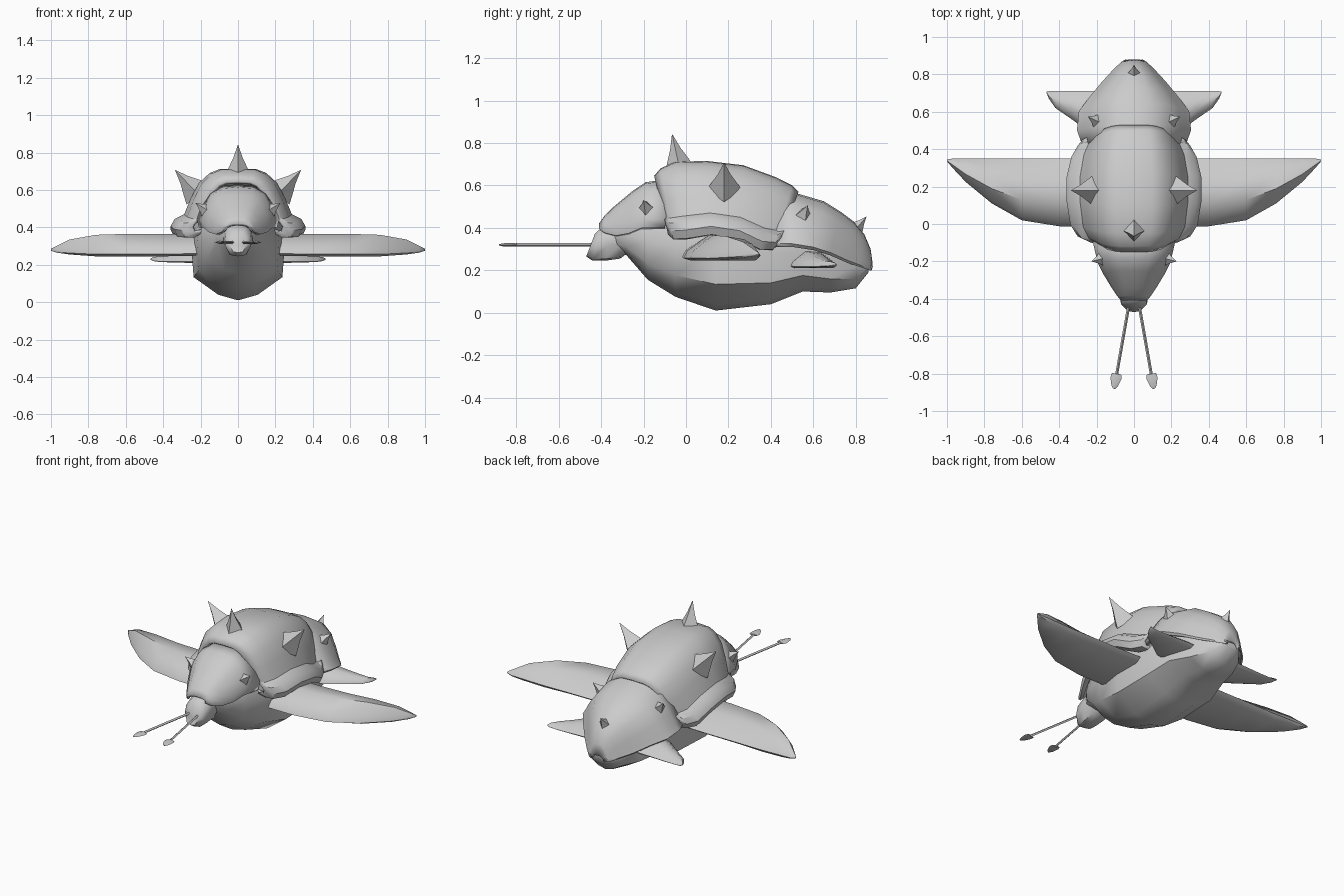
import bpy, bmesh, math
from mathutils import Vector

grey = bpy.data.materials.new("plain grey")
grey.diffuse_color = (0.6, 0.6, 0.6, 1)


def finish(name, bm, angle=40):
    bmesh.ops.recalc_face_normals(bm, faces=bm.faces)
    me = bpy.data.meshes.new(name)
    bm.to_mesh(me)
    bm.free()
    me.shade_smooth()
    me.set_sharp_from_angle(angle=math.radians(angle))
    me.materials.append(grey)
    ob = bpy.data.objects.new(name, me)
    bpy.context.collection.objects.link(ob)
    return ob


def loft(name, rings, closed=True, angle=40):
    """Skin a list of equal-length rings; closed rings get end caps."""
    bm = bmesh.new()
    vs = [[bm.verts.new(p) for p in r] for r in rings]
    n = len(rings[0])
    for a, b in zip(vs, vs[1:]):
        for i in range(n if closed else n - 1):
            j = (i + 1) % n
            bm.faces.new((a[i], a[j], b[j], b[i]))
    if closed:
        bm.faces.new(vs[0][::-1])
        bm.faces.new(vs[-1])
    return finish(name, bm, angle)


def closed_body(name, stations, half, angle=40):
    """Stations: y bottom, y top, z bottom, z top, half width."""
    sect = half + [(-x, z) for x, z in half[-2:0:-1]]
    return loft(name, [[(x * w, yb + (yt - yb) * z, zb + (zt - zb) * z) for x, z in sect]
                       for yb, yt, zb, zt, w in stations], True, angle)


def shell(name, stations, half):
    """Open plate. Stations: y top, y rim, z top, z rim, half width."""
    sect = [(-x, z) for x, z in half[:0:-1]] + half
    ob = loft(name, [[(x * w, yr + (yt - yr) * z, zr + (zt - zr) * z) for x, z in sect]
                     for yt, yr, zt, zr, w in stations], False, 35)
    mod = ob.modifiers.new("thickness", "SOLIDIFY")
    mod.thickness = 0.02
    mod.offset = -1
    return ob


def fin(name, stations, side):
    """Stations: x, y front, y back, z bottom, z top."""
    sect = [(0, .1), (.05, .4), (.33, 1), (.68, .88), (1, .2), (.9, 0), (.1, 0)]
    loft(name, [[(side * x, y0 + (y1 - y0) * u, z0 + (z1 - z0) * v) for u, v in sect]
                for x, y0, y1, z0, z1 in stations], True, 50)


def spike(name, base, tip, r):
    """Four-sided thorn with a flared foot."""
    base, tip = Vector(base), Vector(tip)
    axis = tip - base
    rot = axis.to_track_quat("Z", "Y")
    rings = []
    for t, k in ((-.2, 1.15), (.1, .85), (.5, .42), (1, .02)):
        rings.append([base + axis * t + rot @ Vector((math.cos(a), math.sin(a), 0)) * r * k
                      for a in (i * math.pi / 2 for i in range(4))])
    loft(name, rings, True, 30)


# Belly
closed_body("belly", [
    (-.36, -.38, .31, .42, .05), (-.28, -.28, .27, .46, .12), (-.18, -.18, .155, .52, .17),
    (-.05, -.05, .075, .56, .22), (.14, .14, .01, .60, .25), (.40, .40, .04, .52, .245),
    (.55, .55, .10, .46, .21), (.68, .68, .095, .40, .165), (.80, .80, .115, .33, .11),
    (.86, .865, .19, .25, .06)],
    [(0, 0), (.42, .05), (.95, .21), (1, .5), (.92, .75), (.5, .95), (0, 1)], 50)

# Snout hanging under the hood
closed_body("snout", [
    (-.47, -.43, .265, .37, .045), (-.44, -.41, .245, .39, .07), (-.38, -.36, .245, .42, .075),
    (-.31, -.30, .255, .43, .08), (-.25, -.25, .30, .43, .07)],
    [(0, 0), (.6, .05), (1, .4), (.95, .75), (.5, 1), (0, 1)], 50)

# Armour plates
shell("middle_shell", [
    (-.15, -.085, .645, .37, .245), (-.12, -.06, .68, .345, .30), (-.05, 0, .712, .345, .34),
    (.10, .12, .715, .365, .36), (.27, .25, .695, .345, .36), (.42, .35, .64, .295, .335),
    (.50, .41, .60, .295, .30), (.53, .44, .57, .33, .275)],
    [(0, 1), (.27, .99), (.42, .93), (.58, .78), (.70, .55), (.80, .30), (.94, .23),
     (1, .12), (.95, .01), (.78, 0), (.68, .06)])
shell("rear_shell", [
    (.42, .40, .595, .31, .27), (.53, .50, .56, .31, .305), (.65, .60, .525, .295, .295),
    (.73, .68, .475, .27, .235), (.79, .76, .43, .235, .17), (.84, .82, .37, .215, .115),
    (.87, .865, .30, .20, .07), (.88, .875, .23, .20, .05)],
    [(0, 1), (.3, .97), (.6, .77), (.8, .45), (.92, .2), (1, .06), (.95, 0), (.8, .02)])
shell("head_shell", [
    (-.41, -.41, .42, .395, .07), (-.385, -.385, .455, .375, .09), (-.34, -.33, .50, .36, .125),
    (-.25, -.27, .575, .37, .165), (-.19, -.21, .615, .395, .195), (-.08, -.10, .63, .395, .22)],
    [(0, 1), (.4, .97), (.7, .82), (.9, .5), (1, .2), (.95, .02), (.8, 0)])

# Paired parts
for label, s in (("left", -1), ("right", 1)):
    fin(label + "_front_fin", [
        (.15, -.02, .35, .25, .365), (.40, -.012, .35, .245, .365), (.60, .02, .35, .245, .365),
        (.76, .11, .35, .245, .36), (.90, .225, .35, .255, .335), (.97, .30, .35, .265, .30),
        (1.0, .335, .345, .275, .285)], s)
    fin(label + "_rear_fin", [
        (.10, .47, .71, .21, .30), (.25, .50, .71, .21, .285), (.34, .565, .71, .212, .262),
        (.42, .62, .71, .215, .245), (.455, .67, .71, .22, .24), (.467, .70, .708, .226, .234)], s)
    spike(label + "_middle_spike", (s * .235, .18, .60), (s * .335, .18, .705), .072)
    spike(label + "_rear_spike", (s * .195, .55, .455), (s * .245, .573, .505), .045)
    spike(label + "_head_spike", (s * .17, -.185, .49), (s * .226, -.20, .53), .042)

    # Feeler stalk with a flat spade-shaped end
    a, b = Vector((s * .025, -.42, .32)), Vector((s * .092, -.80, .32))
    d = (b - a).normalized()
    side = Vector((-d.y, d.x, 0))
    up = Vector((0, 0, 1))
    path = [(a, .008, .008), (b, .008, .008), (b + d * .002, .026, .007),
            (b + d * .025, .03, .009), (b + d * .065, .018, .007), (b + d * .082, .006, .003)]
    loft(label + "_feeler", [[p + side * w, p + up * h, p - side * w, p - up * h]
                             for p, w, h in path], True, 40)

# Centre spikes
spike("top_spike", (0, -.035, .70), (0, -.065, .84), .062)
spike("tail_spike", (0, .805, .40), (0, .85, .452), .036)
